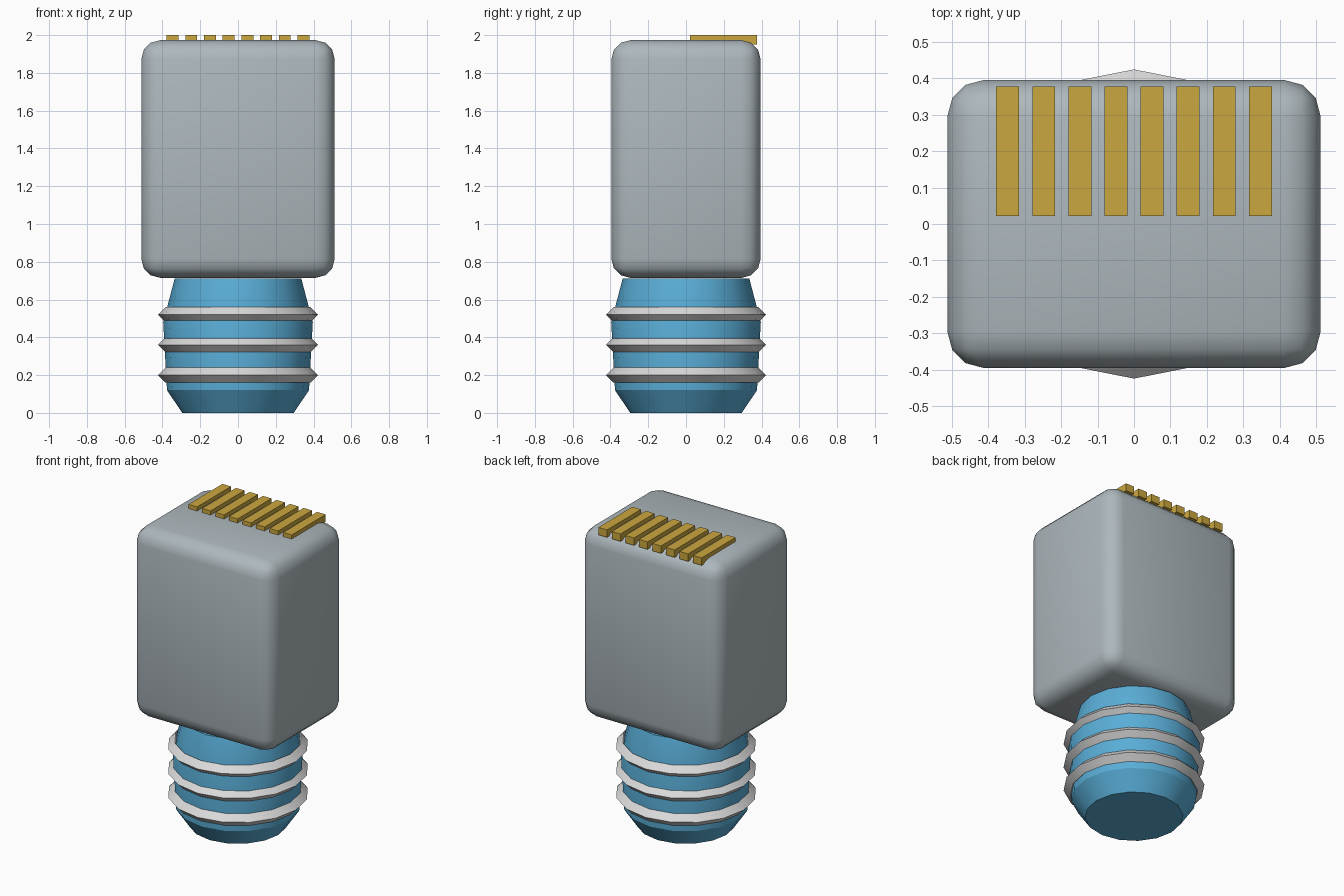
import bpy, bmesh, math

cube = bpy.data.objects.get("Cube")
if cube:
    bpy.data.objects.remove(cube, do_unlink=True)


def material(name, rgb):
    m = bpy.data.materials.new(name)
    m.use_nodes = True
    m.diffuse_color = (*rgb, 1)
    m.node_tree.nodes["Principled BSDF"].inputs["Base Color"].default_value = (*rgb, 1)
    return m


grey = material("housing_grey", (0.42, 0.48, 0.51))
blue = material("boot_blue", (0.10, 0.42, 0.68))
white = material("ring_white", (0.70, 0.70, 0.70))
gold = material("contact_gold", (0.60, 0.39, 0.05))


def box(name, size, location, mat):
    bpy.ops.mesh.primitive_cube_add(size=1, location=location)
    ob = bpy.context.object
    ob.name = name
    ob.scale = size
    bpy.ops.object.transform_apply(location=False, rotation=False, scale=True)
    ob.data.materials.append(mat)
    return ob


def lathe(name, profile, mat, sides=16):
    """Stack rings of vertices from (radius, height) pairs and cap both ends."""
    bm = bmesh.new()
    loops = [[bm.verts.new((r * math.cos(math.tau * i / sides),
                            r * math.sin(math.tau * i / sides), z))
              for i in range(sides)] for r, z in profile]
    for low, high in zip(loops, loops[1:]):
        for i in range(sides):
            j = (i + 1) % sides
            bm.faces.new((low[i], low[j], high[j], high[i]))
    bm.faces.new(loops[0][::-1])
    bm.faces.new(loops[-1])
    mesh = bpy.data.meshes.new(name)
    bm.to_mesh(mesh)
    bm.free()
    mesh.materials.append(mat)
    ob = bpy.data.objects.new(name, mesh)
    bpy.context.collection.objects.link(ob)
    return ob


def smooth(ob, degrees):
    bpy.ops.object.select_all(action='DESELECT')
    ob.select_set(True)
    bpy.context.view_layer.objects.active = ob
    bpy.ops.object.shade_smooth_by_angle(angle=math.radians(degrees))


# Rounded housing
housing = box("housing", (1.024, 0.79, 1.258), (0, 0, 1.344), grey)
bevel = housing.modifiers.new("rounded_edges", 'BEVEL')
bevel.width = 0.1
bevel.segments = 3
bpy.ops.object.modifier_apply(modifier=bevel.name)
smooth(housing, 40)

# Tapered boot below the housing
boot = lathe("boot", [(0.295, 0), (0.376, 0.12), (0.396, 0.48), (0.335, 0.712)], blue)
smooth(boot, 30)

# Grip rings with a diamond cross-section
for n in range(3):
    bpy.ops.mesh.primitive_torus_add(
        major_segments=16, minor_segments=4, major_radius=0.384,
        minor_radius=0.04, location=(0, 0, 0.2 + 0.16 * n))
    ring = bpy.context.object
    ring.name = f"grip_ring_{n + 1}"
    ring.data.materials.append(white)
    smooth(ring, 30)

# Row of contacts along the back half of the top
for n in range(8):
    box(f"contact_{n + 1}", (0.063, 0.355, 0.05),
        ((n - 3.5) * 0.099, 0.199, 1.975), gold)
